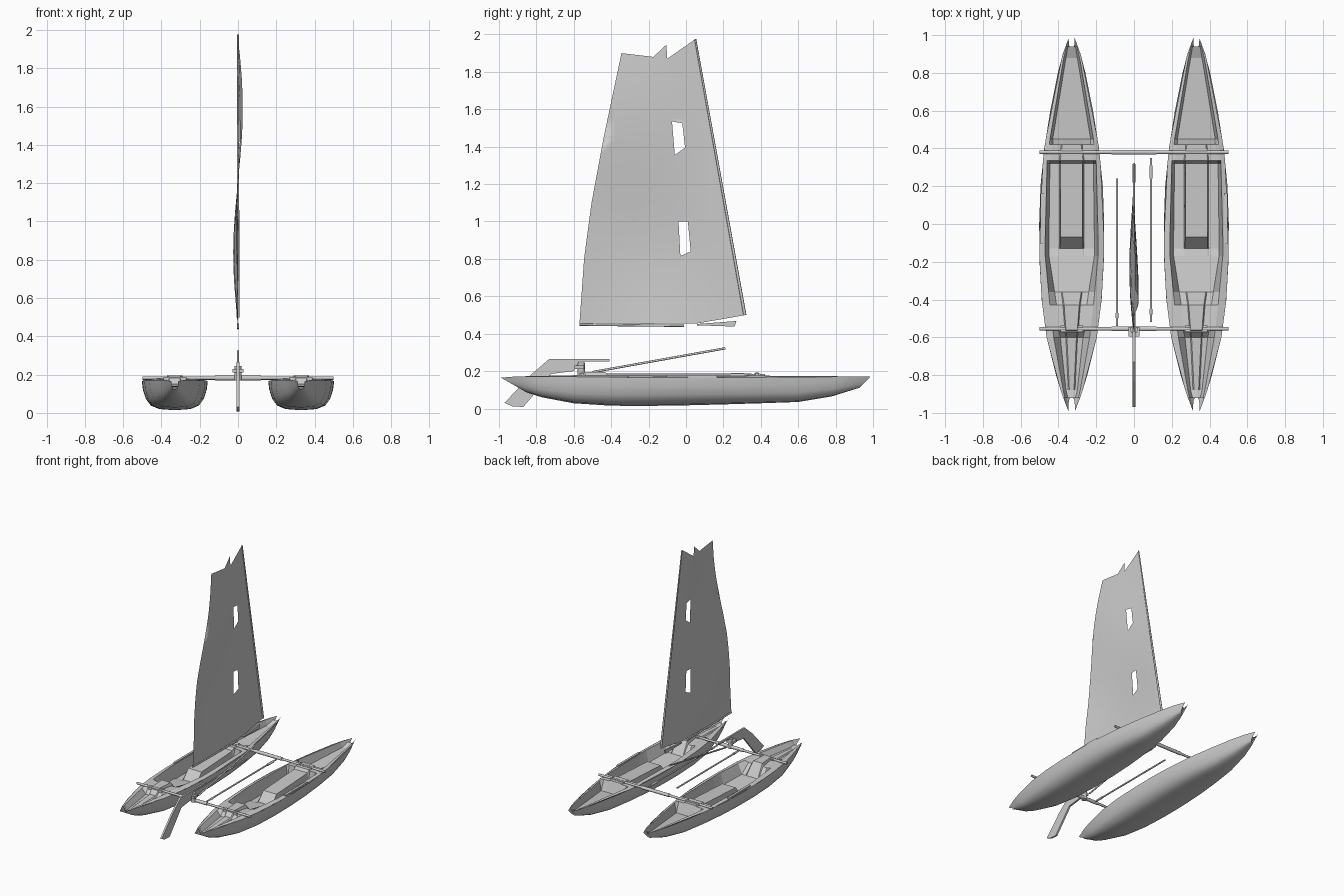
import bpy, bmesh, math
from mathutils import Vector
from mathutils.geometry import tessellate_polygon

if "Cube" in bpy.data.objects:
    bpy.data.objects.remove(bpy.data.objects["Cube"])


def make(name, verts, faces, smooth=False):
    me = bpy.data.meshes.new(name)
    me.from_pydata([tuple(v) for v in verts], [], faces)
    me.update()
    if smooth:
        me.shade_smooth()
    ob = bpy.data.objects.new(name, me)
    bpy.context.collection.objects.link(ob)
    return ob


def loft(name, rows, flip=False, smooth=False):
    n = len(rows[0])
    faces = []
    for i in range(len(rows) - 1):
        for j in range(n - 1):
            f = (i*n + j, i*n + j + 1, (i+1)*n + j + 1, (i+1)*n + j)
            faces.append(f[::-1] if flip else f)
    return make(name, [v for r in rows for v in r], faces, smooth)


def tube(name, a, b, r, r2=None, sides=10):
    a, b = Vector(a), Vector(b)
    bm = bmesh.new()
    bmesh.ops.create_cone(bm, cap_ends=True, segments=sides, radius1=r,
                          radius2=r if r2 is None else r2, depth=(b - a).length)
    q = (b - a).to_track_quat('Z', 'Y').to_matrix().to_4x4()
    q.translation = (a + b) / 2
    bm.transform(q)
    for f in bm.faces:
        f.smooth = len(f.verts) == 4
    return finish(name, bm)


def finish(name, bm):
    me = bpy.data.meshes.new(name)
    bm.to_mesh(me)
    bm.free()
    ob = bpy.data.objects.new(name, me)
    bpy.context.collection.objects.link(ob)
    return ob


def box(name, c, s):
    bm = bmesh.new()
    bmesh.ops.create_cube(bm, size=1)
    for v in bm.verts:
        v.co = Vector(c[k] + v.co[k]*s[k] for k in range(3))
    return finish(name, bm)


def plate(name, pts, t):
    """Side profile in y,z thickened along x."""
    n = len(pts)
    vs = [(s*t, y, z) for s in (-1, 1) for y, z in pts]
    fs = [tuple(range(n)), tuple(range(2*n - 1, n - 1, -1))]
    fs += [(i, i + n, (i+1) % n + n, (i+1) % n) for i in range(n)]
    ob = make(name, vs, fs)
    bm = bmesh.new()
    bm.from_mesh(ob.data)
    bmesh.ops.recalc_face_normals(bm, faces=bm.faces)
    bm.to_mesh(ob.data)
    bm.free()
    return ob


# hull stations: y, half width, gunwale z, keel z, keel shift in y
HULL = [(-.99, .018, .165, .125, .07), (-.9, .052, .172, .085, .05),
        (-.8, .083, .172, .06, .03), (-.6, .133, .17, .028, 0),
        (-.4, .159, .168, .015, 0), (-.2, .17, .166, .014, 0),
        (0, .172, .166, .017, 0), (.2, .165, .166, .022, 0),
        (.4, .145, .167, .028, 0), (.6, .113, .168, .035, 0),
        (.8, .073, .17, .065, -.02), (.9, .047, .17, .09, -.04),
        (.985, .016, .17, .112, -.055)]
SECTION = [(1, 0), (.97, .3), (.88, .62), (.74, .84), (.48, .96), (0, 1)]

# deck stations: y, rim x, rim z, floor x, floor z, centre x, centre z
DECK = [(-.92, .036, .168, .02, .14, .01, .14), (-.88, .045, .172, .03, .13, .012, .135),
        (-.6, .095, .178, .06, .14, .025, .15), (-.56, .1, .178, .07, .18, .03, .195),
        (-.43, .115, .178, .08, .17, .04, .195), (-.36, .122, .178, .09, .1, .05, .1),
        (-.17, .14, .175, .12, .08, .06, .08), (-.13, .14, .175, .12, .07, .06, .075),
        (-.07, .14, .175, .12, .07, .058, .145), (.32, .13, .175, .115, .07, .058, .165),
        (.335, .13, .175, .115, .178, .06, .185), (.42, .118, .175, .1, .178, .05, .185),
        (.45, .115, .175, .1, .1, .05, .1), (.88, .042, .172, .03, .13, .012, .13),
        (.94, .028, .17, .02, .155, .008, .155)]


def rim(y):
    for a, b in zip(HULL, HULL[1:]):
        if a[0] <= y <= b[0]:
            t = (y - a[0]) / (b[0] - a[0])
            return a[1] + t*(b[1] - a[1]), a[2] + t*(b[2] - a[2])


for side, cx in (("left", -.33), ("right", .33)):
    rows = []
    for y, w, zg, zk, dy in HULL:
        half = [(fx*w, y + dy*fz, zg + (zk - zg)*fz) for fx, fz in SECTION]
        rows.append([(cx - x, yy, z) for x, yy, z in half]
                    + [(cx + x, yy, z) for x, yy, z in half[-2::-1]])
    loft(side + "_hull", rows, flip=True, smooth=True)
    rows = []
    for y, xi, zi, xf, zf, xc, zc in DECK:
        w, zg = rim(y)
        half = [(w, zg), (xi, zi), (xf, zf), (xc + .006, zf), (xc, zc)]
        rows.append([(cx - x, y, z) for x, z in half]
                    + [(cx + x, y, z) for x, z in half[::-1]])
    loft(side + "_deck", rows)
    # side handle and beam mounts
    out = 1 if cx > 0 else -1
    box(side + "_side_handle", (cx + out*.155, .03, .172), (.018, .27, .014))
    for y in (-.555, .38):
        box(side + "_beam_mount", (cx, y, .178), (.12, .035, .018))

# cross beams with centre sleeves
for name, y in (("front", -.555), ("rear", .38)):
    tube(name + "_beam", (-.5, y, .182), (.5, y, .182), .009)
    tube(name + "_beam_sleeve", (-.12, y, .182), (.12, y, .182), .013)

# lengthwise rods between the hulls
for x, y0, y1, end in ((-.09, -.54, .24, 0), (.09, -.52, .35, 1)):
    tube("long_rod", (x, y0, .18), (x, y1, .18), .006)
    tube("rod_tip", (x, y0 + .07, .18), (x, y0, .18), .009, .004)
    if end:
        tube("rod_grip", (x, .24, .18), (x, .31, .18), .009)

# rudder, its pivot and tiller
plate("rudder_blade", [(-.97, .03), (-.93, .012), (-.87, .008), (-.72, .185), (-.6, .2),
                       (-.57, .252), (-.41, .252), (-.41, .266), (-.73, .266), (-.83, .18)], .007)
box("rudder_bracket", (0, -.57, .22), (.06, .05, .018))
tube("rudder_pivot", (0, -.56, .17), (0, -.56, .245), .02)
tube("tiller", (0, -.5, .195), (0, .21, .322), .006)

# sail with ragged top and two windows
outline = [(.32, .5), (.05, 1.975), (-.1, 1.87), (-.105, 1.945), (-.175, 1.88), (-.345, 1.9),
           (-.44, 1.45), (-.505, 1.1), (-.545, .8), (-.57, .45), (.06, .455)]
windows = [[(-.075, 1.535), (-.02, 1.525), (-.005, 1.395), (-.06, 1.355)],
           [(-.04, 1.0), (.01, 1.0), (.025, .84), (-.03, .815)]]
loops = [[Vector((y, z, 0)) for y, z in l] for l in [outline] + windows]
flat = [(0, v.x, v.y) for l in loops for v in l]
sail = make("sail", flat, [tuple(t) for t in tessellate_polygon(loops)])
bm = bmesh.new()
bm.from_mesh(sail.data)
cuts = [((0, 0, .45 + .1*i), (0, 0, 1)) for i in range(1, 15)]
cuts += [((0, -.5 + .12*i, 0), (0, 1, 0)) for i in range(7)]
for co, no in cuts:
    bmesh.ops.bisect_plane(bm, geom=bm.verts[:] + bm.edges[:] + bm.faces[:],
                           plane_co=co, plane_no=no)
for v in bm.verts:
    luff = .32 - .27*(v.co.z - .5)/1.475
    u = max(0, min(1, (luff - v.co.y) / .85))
    v.co.x = -.025*math.sin(math.pi*u**1.3)*math.sin(2*math.pi*(v.co.z - .45)/1.52)
for f in bm.faces:
    f.smooth = True
bmesh.ops.recalc_face_normals(bm, faces=bm.faces)
bm.to_mesh(sail.data)
bm.free()

# mast along the luff and boom pieces under the foot
tube("mast", (0, .315, .5), (0, .05, 1.975), .008, .005)
tube("boom", (0, -.57, .448), (0, -.01, .442), .006)
plate("boom_end", [(.06, .452), (.27, .468), (.26, .438), (.06, .445)], .006)
